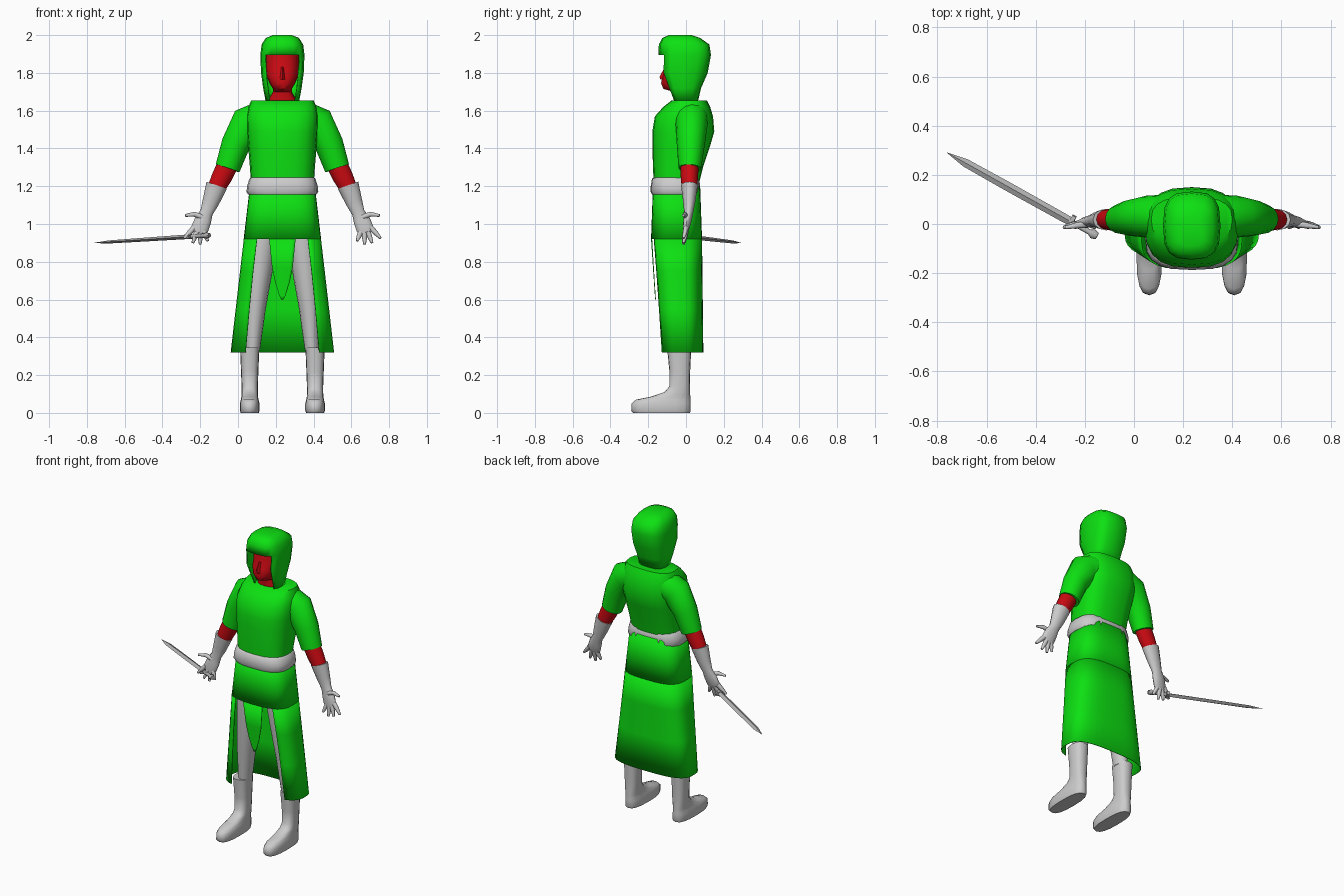
import bpy, bmesh, math
from mathutils import Vector

if "Cube" in bpy.data.objects:
    bpy.data.objects.remove(bpy.data.objects["Cube"])

CX = 0.235  # body centre line; the sword reaches out to the other side


def material(name, rgb):
    m = bpy.data.materials.new(name)
    m.diffuse_color = (*rgb, 1)
    m.use_nodes = True
    m.node_tree.nodes["Principled BSDF"].inputs["Base Color"].default_value = m.diffuse_color
    return m


GREEN = material("green cloth", (0.004, 0.75, 0.006))
RED = material("red skin", (0.60, 0.003, 0.006))
GREY = material("pale grey", (0.60, 0.60, 0.60))
STEEL = material("steel grey", (0.45, 0.45, 0.45))


def finish(name, bm, mat, angle=50, thick=0):
    bmesh.ops.remove_doubles(bm, verts=bm.verts, dist=1e-5)
    bmesh.ops.recalc_face_normals(bm, faces=bm.faces)
    me = bpy.data.meshes.new(name)
    bm.to_mesh(me)
    bm.free()
    ob = bpy.data.objects.new(name, me)
    bpy.context.collection.objects.link(ob)
    me.materials.append(mat)
    if thick:
        mod = ob.modifiers.new("thickness", 'SOLIDIFY')
        mod.thickness, mod.offset = thick, -1
    bpy.ops.object.select_all(action='DESELECT')
    ob.select_set(True)
    bpy.context.view_layer.objects.active = ob
    bpy.ops.object.shade_smooth_by_angle(angle=math.radians(angle))
    return ob


def unit(t, p):
    """Point on a rounded-square outline; t = 0 is the front."""
    f = lambda v: math.copysign(abs(v) ** (2 / p), v)
    return f(math.sin(t)), -f(math.cos(t))


def loft(name, rings, mat, n=16, p=2.0, follow=False, up=(0, 1, 0), caps=True,
         skip=None, thick=0, angle=50):
    """Skin rings (x, y, z, r_side, r_up); rings lie flat or follow the path."""
    bm = bmesh.new()
    pts = [Vector(r[:3]) for r in rings]
    loops = []
    for i, r in enumerate(rings):
        u, v = Vector((1, 0, 0)), Vector((0, 1, 0))
        if follow:
            t = (pts[min(i + 1, len(pts) - 1)] - pts[max(i - 1, 0)]).normalized()
            v = Vector(up)
            v = (v - t * v.dot(t)).normalized()
            u = v.cross(t)
        loop = []
        for k in range(n):
            a, b = unit(2 * math.pi * k / n, p)
            loop.append(bm.verts.new(pts[i] + u * a * r[3] + v * b * r[4]))
        loops.append(loop)
    for i in range(len(loops) - 1):
        for k in range(n):
            if skip and skip(i, k):
                continue
            j = (k + 1) % n
            bm.faces.new((loops[i][k], loops[i][j], loops[i + 1][j], loops[i + 1][k]))
    if caps:
        bm.faces.new(loops[0])
    if caps or skip:
        bm.faces.new(loops[-1])
    return finish(name, bm, mat, angle, thick)


def stack(rows, x=CX):
    """Rows (z, half width, front y, back y) to flat rings."""
    return [(x, (f + b) / 2, z, w, (b - f) / 2) for z, w, f, b in rows]


# tunic body and belt
loft("tunic", stack([(1.2, .165, -.17, .065), (1.3, .172, -.175, .09), (1.42, .182, -.178, .13),
                     (1.49, .188, -.178, .15), (1.57, .19, -.165, .143), (1.62, .18, -.12, .128),
                     (1.655, .165, -.075, .11)]), GREEN, n=20, p=2.7)
loft("belt", stack([(1.155, .18, -.18, .07), (1.17, .19, -.187, .075), (1.20, .187, -.187, .075),
                    (1.24, .175, -.18, .07), (1.247, .165, -.17, .06)]), GREY, n=20, p=2.9)


# skirt: full upper part, open cloak and pointed front tab share one outline
def skirt_point(z, t):
    k = (1.2 - z) / .28 if z > .92 else (.92 - z) / .61
    a, b = ((.172, -.05, .125), (.205, -.05, .135)) if z > .92 else \
           ((.205, -.05, .135), (.275, -.026, .118))
    rx, c, ry = [m + (q - m) * k for m, q in zip(a, b)]
    sx, sy = unit(t, 3)
    return (CX + sx * rx, c + sy * ry, z), rx


def front_angle(z, d):
    return math.asin((d / skirt_point(z, 0)[1]) ** 1.5)


def sheet(name, rows, n):
    bm = bmesh.new()
    grid = [[bm.verts.new(skirt_point(z, t0 + (t1 - t0) * k / n)[0]) for k in range(n + 1)]
            for z, t0, t1 in rows]
    for a, b in zip(grid, grid[1:]):
        for k in range(n):
            bm.faces.new((a[k], a[k + 1], b[k + 1], b[k]))
    return finish(name, bm, GREEN, thick=.004)


TAU = 2 * math.pi
sheet("skirt_top", [(z, 0, TAU) for z in (1.2, 1.06, .92)], 32)
cloak = []
for z, d in ((.92, .135), (.75, .155), (.55, .175), (.32, .195)):
    a = front_angle(z, d)
    cloak.append((z, a, TAU - a))
sheet("skirt_cloak", cloak, 28)
tab = []
for z, d in ((.92, .07), (.77, .055), (.69, .038), (.62, .016), (.60, .006)):
    a = front_angle(z, d)
    tab.append((z, -a, a))
sheet("skirt_tab", tab, 6)

# head inside the hood
loft("head", stack([(1.62, .085, -.06, .06), (1.655, .075, -.06, .05), (1.70, .05, -.065, .045),
                    (1.715, .05, -.12, .045), (1.745, .068, -.132, .06), (1.79, .085, -.122, .09),
                    (1.83, .09, -.105, .1), (1.92, .09, -.10, .1)]), RED, p=2.3)
loft("nose", stack([(1.765, .016, -.135, -.09), (1.78, .014, -.14, -.09), (1.83, .007, -.112, -.09)]),
     RED, n=6)

# hood with the front four columns left open below the brow
loft("hood", [(CX, -.006, 1.645, .088, .068), (CX, -.014, 1.72, .102, .094),
              (CX, -.015, 1.80, .113, .130), (CX, -.007, 1.895, .117, .139),
              (CX, -.010, 1.95, .11, .134), (CX, -.025, 1.985, .088, .1),
              (CX, -.03, 2.0, .05, .06)], GREEN, p=3.0, caps=False, thick=.008,
     skip=lambda i, k: i < 3 and k in (0, 1, 14, 15))

for s, side in ((-1, "right"), (1, "left")):
    def at(*rows):
        return [(CX + s * r[0],) + tuple(r[1:]) for r in rows]

    # sleeve, bare elbow, gauntlet
    loft(side + "_sleeve", at((.10, .03, 1.56, .095, .09), (.185, .03, 1.53, .095, .085),
                              (.248, .025, 1.42, .076, .074), (.29, .02, 1.295, .066, .06)),
         GREEN, follow=True)
    loft(side + "_elbow", at((.28, .018, 1.33, .055, .05), (.32, .018, 1.25, .054, .046),
                             (.355, .018, 1.18, .045, .04)), RED, n=12, follow=True)
    loft(side + "_gauntlet", at((.348, .018, 1.205, .057, .044), (.378, .017, 1.12, .045, .033),
                                (.402, .014, 1.06, .034, .024), (.42, .008, 1.02, .044, .022),
                                (.437, 0, .975, .046, .017), (.443, -.004, .955, .036, .012)),
         GREY, n=12, follow=True)
    # thumb and four fingers: base and tip as (offset, height)
    for i, (bx, bz, tx, tz) in enumerate(((.42, 1.035, .515, 1.045), (.468, .98, .52, .925),
                                          (.45, .965, .475, .90), (.435, .96, .435, .892),
                                          (.418, .965, .395, .91))):
        mx, mz = (bx + tx) / 2, (bz + tz) / 2 + (.012 if i == 0 else 0)
        loft(f"{side}_finger_{i}", at((bx, 0, bz, .015, .014), (mx, -.006, mz, .013, .012),
                                      (tx, -.014, tz, .007, .007)), GREY, n=8, follow=True)

    # leg and boot
    loft(side + "_leg", at((.095, -.045, 1.1, .085, .09), (.105, -.045, .92, .085, .09),
                           (.122, -.045, .75, .07, .08), (.143, -.04, .55, .055, .065),
                           (.157, -.033, .33, .038, .05)), GREY)
    loft(side + "_boot", stack([(0, .048, -.28, .02), (.012, .052, -.29, .025), (.05, .052, -.288, .025),
                                (.07, .047, -.265, .024), (.085, .044, -.19, .023),
                                (.11, .043, -.115, .021), (.14, .043, -.088, .02),
                                (.22, .046, -.088, .022), (.345, .051, -.1, .028)],
                               CX + s * .173), GREY, p=2.6)

# sword lying through the right hand
A, B = Vector((-.15, -.05, .94)), Vector((-.76, .29, .90))


def along(*rows):
    return [(*A.lerp(B, f), w, h) for f, w, h in rows]


loft("sword_blade", along((.17, .017, .012), (.22, .018, .012), (.6, .019, .010), (.88, .017, .008),
                          (1, .001, .001)), STEEL, n=4, follow=True, up=(0, 0, 1), angle=20)
loft("sword_grip", along((0, .014, .012), (.03, .02, .016), (.05, .011, .011), (.18, .011, .011)),
     STEEL, n=8, follow=True, up=(0, 0, 1))
loft("sword_guard", along((.16, .03, .013), (.185, .03, .013)), STEEL, n=8, p=4, follow=True, up=(0, 0, 1))
